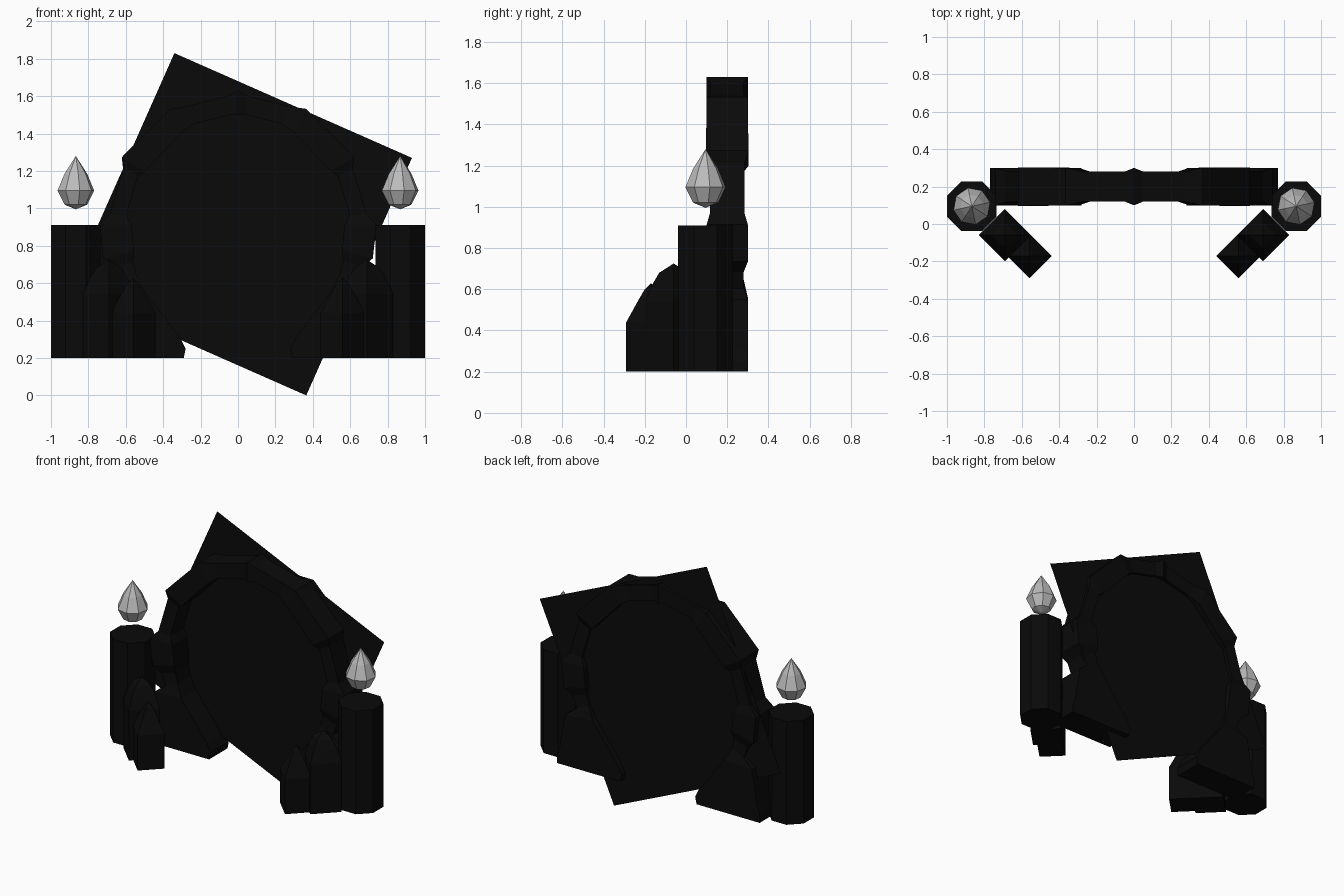
import bpy, bmesh, math
from math import cos, sin, radians

if "Cube" in bpy.data.objects:
    bpy.data.objects.remove(bpy.data.objects["Cube"])


def material(name, v):
    m = bpy.data.materials.new(name)
    m.diffuse_color = (v, v, v, 1)
    m.use_nodes = True
    m.node_tree.nodes["Principled BSDF"].inputs["Base Color"].default_value = m.diffuse_color
    return m


STONE = material("black stone", 0.003)
FLAME = material("grey flame", 0.5)


def finish(name, bm, mat):
    bmesh.ops.recalc_face_normals(bm, faces=bm.faces)
    me = bpy.data.meshes.new(name)
    bm.to_mesh(me)
    bm.free()
    me.materials.append(mat)
    ob = bpy.data.objects.new(name, me)
    bpy.context.collection.objects.link(ob)
    return ob


def loft(bm, rings):
    """Skin closed rings of points and cap both ends."""
    rows = [[bm.verts.new(p) for p in ring] for ring in rings]
    n = len(rows[0])
    for a, b in zip(rows, rows[1:]):
        for i in range(n):
            j = (i + 1) % n
            bm.faces.new((a[i], a[j], b[j], b[i]))
    bm.faces.new(rows[0])
    bm.faces.new(rows[-1])


def turned(name, x, y, profile, sides, turn, mat):
    """Column of stacked polygons from (radius, height) pairs."""
    bm = bmesh.new()
    loft(bm, [[(x + r * cos(turn + 2 * math.pi * i / sides),
                y + r * sin(turn + 2 * math.pi * i / sides), z)
               for i in range(sides)] for r, z in profile])
    bmesh.ops.remove_doubles(bm, verts=bm.verts, dist=0.001)
    return finish(name, bm, mat)


# Arch: (angle, inner radius, outer radius, half depth), top to side
ARCH = [(90, .60, .73, .10), (86, .60, .705, .08), (67, .60, .70, .08),
        (60, .59, .73, .10), (31, .58, .725, .103), (27, .60, .69, .083),
        (6, .60, .69, .083), (1, .57, .74, .10), (-13, .57, .74, .10),
        (-18, .59, .70, .08), (-25, .60, .70, .08)]
# Foot: (inner x, inner z, outer x, outer z, half depth)
FOOT = [(.50, .56, .71, .55, .10), (.31, .31, .75, .32, .10),
        (.28, .25, .77, .25, .10), (.29, .20, .77, .20, .10)]
CY, CZ = 0.2, 0.9
stations = [(ri * cos(radians(a)), CZ + ri * sin(radians(a)),
             ro * cos(radians(a)), CZ + ro * sin(radians(a)), h)
            for a, ri, ro, h in ARCH] + FOOT

for side, s in (("left", -1), ("right", 1)):
    bm = bmesh.new()
    loft(bm, [[(s * xi, CY - h, zi), (s * xo, CY - h, zo),
               (s * xo, CY + h, zo), (s * xi, CY + h, zi)]
              for xi, zi, xo, zo, h in stations])
    finish(side + "_arch", bm, STONE)

    # Octagonal pillar with a floating flame
    turned(side + "_pillar", s * .867, .095, [(.144, .2), (.144, .91)],
           8, math.pi / 8, STONE)
    turned(side + "_flame", s * .867, .095,
           [(0, .995), (.062, 1.02), (.1, 1.095), (.062, 1.185), (0, 1.28)],
           8, radians(12), FLAME)

    # Pointed stones, corner forward
    turned(side + "_tall_stone", s * .69, -.06,
           [(.14, .2), (.14, .54), (.105, .62), (.07, .68), (0, .725)],
           4, 0, STONE)
    turned(side + "_short_stone", s * .56, -.17,
           [(.12, .2), (.12, .44), (.065, .54), (.03, .60), (0, .63)],
           4, 0, STONE)

# Tilted portal sheet
bm = bmesh.new()
bm.faces.new([bm.verts.new((x, .26, z)) for x, z in
              ((-.34, 1.83), (-.905, .56), (.365, 0), (.93, 1.27))])
finish("portal_sheet", bm, STONE)
